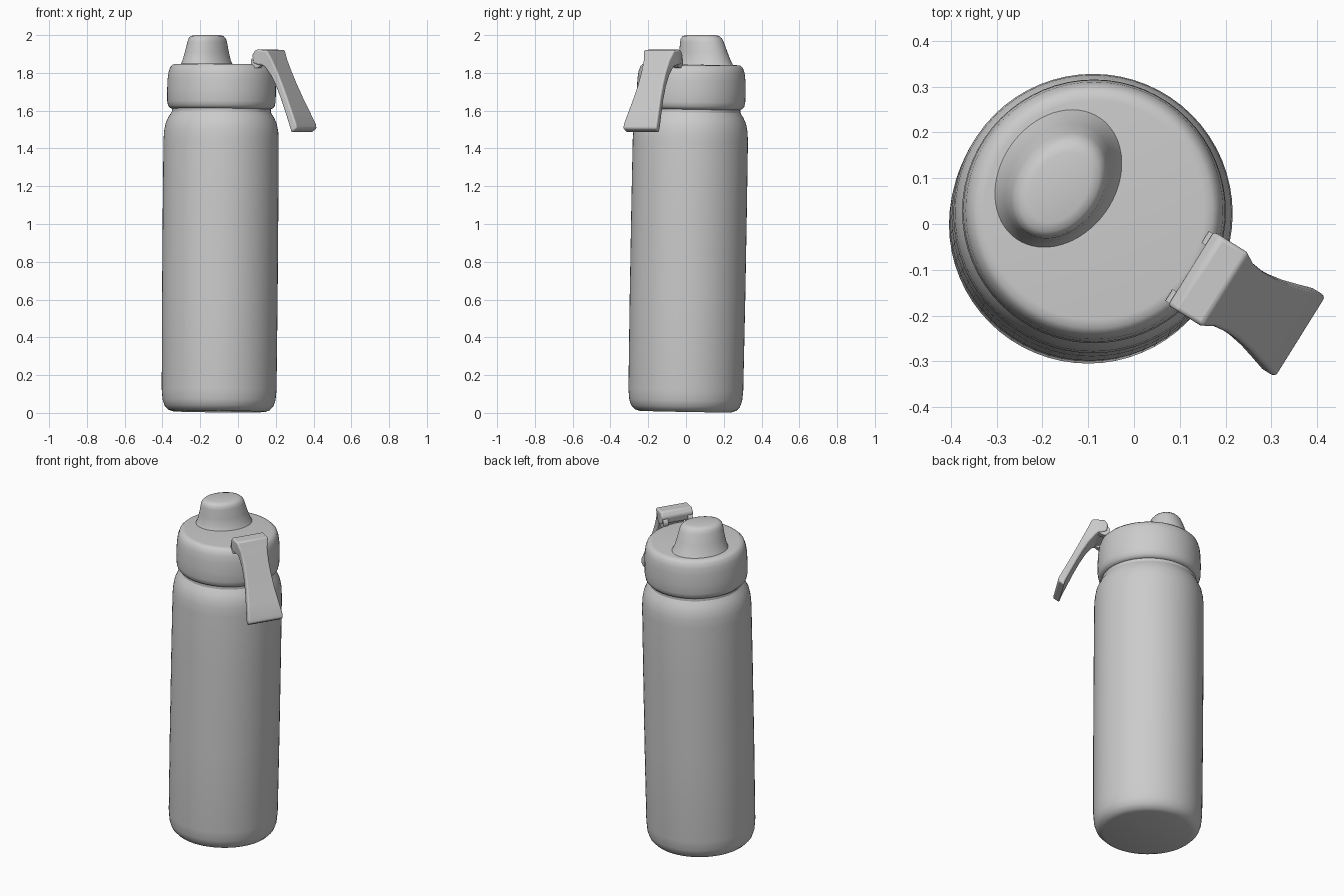
import bpy, bmesh, math
from mathutils import Vector, Matrix

if "Cube" in bpy.data.objects:
    bpy.data.objects.remove(bpy.data.objects["Cube"])

SEG = 64
TILT = Matrix.Rotation(0.008, 4, 'Y') @ Matrix.Rotation(-0.018, 4, 'X')
BODY = Matrix.Translation((-0.101, -0.003, 0.003)) @ TILT
AXIS = Vector((-0.09, 0.025, 0))            # bottle axis near the cap
OUT = Vector((0.85, -0.53, 0)).normalized() # direction the strap hangs
SIDE = Vector((-OUT.y, OUT.x, 0))


def loft(name, rings, matrix=None, angle=40):
    """Join equal-length point rings into a capped solid."""
    bm = bmesh.new()
    loops = [[bm.verts.new(p) for p in ring] for ring in rings]
    n = len(loops[0])
    for a, b in zip(loops, loops[1:]):
        for i in range(n):
            j = (i + 1) % n
            bm.faces.new((a[i], a[j], b[j], b[i]))
    bm.faces.new(loops[0][::-1])
    bm.faces.new(loops[-1])
    bmesh.ops.recalc_face_normals(bm, faces=bm.faces)
    if matrix:
        bm.transform(matrix)
    mesh = bpy.data.meshes.new(name)
    bm.to_mesh(mesh)
    bm.free()
    obj = bpy.data.objects.new(name, mesh)
    bpy.context.collection.objects.link(obj)
    bpy.ops.object.select_all(action='DESELECT')
    obj.select_set(True)
    bpy.context.view_layer.objects.active = obj
    bpy.ops.object.shade_smooth_by_angle(angle=math.radians(angle))
    return obj


def ellipse(cx, cy, z, a, b, turn=0.0):
    pts = []
    for i in range(SEG):
        t = 2 * math.pi * i / SEG
        p = Matrix.Rotation(turn, 3, 'Z') @ Vector((b * math.cos(t), a * math.sin(t), 0))
        pts.append(p + Vector((cx, cy, z)))
    return pts


def lathe(name, profile):
    return loft(name, [ellipse(0, 0, z, r, r) for r, z in profile], BODY)


def at(r, s, z):
    return AXIS + OUT * r + SIDE * s + Vector((0, 0, z))


# Bottle body with rounded foot and shoulder
lathe("bottle_body", [
    (0.245, 0.004), (0.268, 0.012), (0.288, 0.033), (0.299, 0.065), (0.304, 0.12),
    (0.306, 0.6), (0.306, 1.1), (0.305, 1.44), (0.302, 1.49), (0.294, 1.53),
    (0.280, 1.562), (0.268, 1.58), (0.262, 1.59)])

# Neck groove
lathe("neck_ring", [(0.262, 1.57), (0.262, 1.63)])

# Screw cap
lathe("cap", [
    (0.262, 1.606), (0.272, 1.611), (0.282, 1.622), (0.287, 1.645), (0.288, 1.70),
    (0.286, 1.76), (0.281, 1.80), (0.272, 1.827), (0.258, 1.84), (0.240, 1.842)])

# Oval drinking spout
spout = [  # centre x, centre y, z, short radius, long radius
    (-0.166, 0.098, 1.825, 0.135, 0.170), (-0.166, 0.098, 1.845, 0.126, 0.160),
    (-0.166, 0.097, 1.865, 0.116, 0.150), (-0.165, 0.092, 1.91, 0.105, 0.137),
    (-0.163, 0.084, 1.965, 0.093, 0.125), (-0.163, 0.081, 1.983, 0.087, 0.118),
    (-0.163, 0.080, 1.995, 0.076, 0.105), (-0.163, 0.080, 2.0, 0.058, 0.085)]
loft("spout", [ellipse(*s, math.radians(55)) for s in spout])

# Hanging carry strap: outer r, outer z, inner r, inner z, half width
strap = [
    (0.245, 1.895, 0.252, 1.852, 0.095), (0.265, 1.923, 0.285, 1.842, 0.095),
    (0.335, 1.922, 0.300, 1.842, 0.095), (0.360, 1.870, 0.315, 1.83, 0.081),
    (0.390, 1.808, 0.350, 1.785, 0.077), (0.420, 1.745, 0.385, 1.725, 0.078),
    (0.455, 1.672, 0.420, 1.655, 0.084), (0.490, 1.600, 0.455, 1.58, 0.094),
    (0.524, 1.530, 0.487, 1.51, 0.104), (0.530, 1.505, 0.495, 1.482, 0.103)]
rings = [[at(ro, 0.01 - w, zo), at(ro, 0.01 + w, zo), at(ri, 0.01 + w, zi), at(ri, 0.01 - w, zi)]
         for ro, zo, ri, zi, w in strap]
carry_strap = loft("carry_strap", rings, angle=35)
bevel = carry_strap.modifiers.new("soft_edges", 'BEVEL')
bevel.width = 0.009
bevel.segments = 3
bevel.limit_method = 'ANGLE'
bevel.angle_limit = math.radians(35)

# Hinge knuckles joining strap to cap
for name, s0 in (("hinge_left", -0.08), ("hinge_right", 0.07)):
    rings = []
    for s in (s0, s0 + 0.03):
        rings.append([at(0.268 + 0.032 * math.cos(k * math.pi / 12), s,
                         1.858 + 0.032 * math.sin(k * math.pi / 12)) for k in range(24)])
    loft(name, rings)
